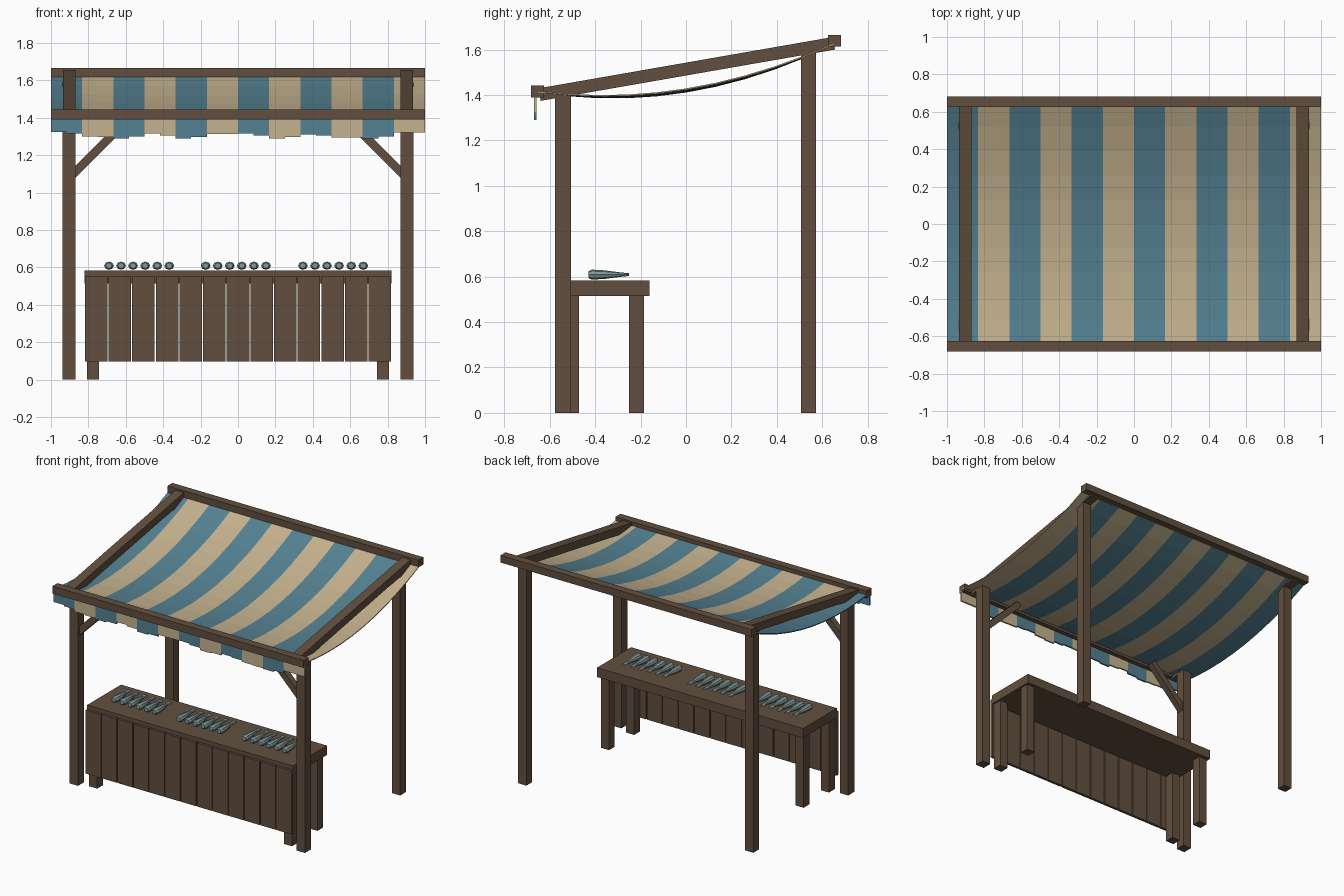
import bpy, bmesh, math
from mathutils import Vector, Matrix

cube = bpy.data.objects.get("Cube")
if cube:
    bpy.data.objects.remove(cube, do_unlink=True)


def material(name, rgb):
    m = bpy.data.materials.new(name)
    m.use_nodes = True
    m.diffuse_color = (*rgb, 1)
    m.node_tree.nodes["Principled BSDF"].inputs["Base Color"].default_value = (*rgb, 1)
    return m


WOOD = material("brown_wood", (0.122, 0.078, 0.049))
BLUE = material("blue_cloth", (0.089, 0.223, 0.29))
CREAM = material("cream_cloth", (0.56, 0.45, 0.275))
FISH = material("grey_fish", (0.223, 0.32, 0.32))


def add_object(name, bm, *mats):
    bmesh.ops.recalc_face_normals(bm, faces=bm.faces[:])
    mesh = bpy.data.meshes.new(name)
    bm.to_mesh(mesh)
    bm.free()
    for m in mats:
        mesh.materials.append(m)
    ob = bpy.data.objects.new(name, mesh)
    bpy.context.collection.objects.link(ob)
    return ob


def box(name, x, y, z, mat=WOOD):
    """Box given by its (low, high) range on each axis."""
    bm = bmesh.new()
    size = Matrix.Diagonal((x[1] - x[0], y[1] - y[0], z[1] - z[0], 1))
    mid = Matrix.Translation([sum(r) / 2 for r in (x, y, z)])
    bmesh.ops.create_cube(bm, size=1, matrix=mid @ size)
    return add_object(name, bm, mat)


def bar(name, a, b, width, height):
    """Straight timber between two points."""
    a, b = Vector(a), Vector(b)
    d = b - a
    bm = bmesh.new()
    bmesh.ops.create_cube(bm, size=1, matrix=Matrix.Translation((a + b) / 2)
                          @ d.to_track_quat('Y', 'Z').to_matrix().to_4x4()
                          @ Matrix.Diagonal((width, d.length, height, 1)))
    return add_object(name, bm, WOOD)


# Frame: posts, rafters, braces and cross beams
for side, s in (("left", 1), ("right", -1)):
    xs = sorted((s * 0.87, s * 0.937))
    box(side + "_front_post", xs, (-0.577, -0.507), (0, 1.41))
    box(side + "_back_post", xs, (0.507, 0.573), (0, 1.59))
    bar(side + "_rafter", (s * 0.903, -0.645, 1.402), (s * 0.903, 0.652, 1.628), 0.067, 0.056)
    top = 0.597 if s > 0 else 0.61
    bar(side + "_brace", (s * 0.89, -0.54, 1.09), (s * top, -0.54, 1.98 - top), 0.045, 0.045)
box("front_beam", (-1, 1), (-0.683, -0.625), (1.39, 1.443))
box("back_beam", (-1, 1), (0.625, 0.682), (1.613, 1.665))

# Sagging striped awning
STRIPES, ROWS = 12, 10
cols = STRIPES * 2
bm = bmesh.new()


def awning_point(i, j):
    x, v = -1 + 2 * i / cols, -1 + 2 * j / ROWS
    sag = 0.094 + 0.012 * (1 - x * x)
    return bm.verts.new((x, 0.65 * v, 1.52 + 0.105 * v - sag * (1 - v * v)))


grid = [[awning_point(i, j) for j in range(ROWS + 1)] for i in range(cols + 1)]
for i in range(cols):
    for j in range(ROWS):
        f = bm.faces.new((grid[i][j], grid[i + 1][j], grid[i + 1][j + 1], grid[i][j + 1]))
        f.material_index = (i // 2) % 2
awning = add_object("awning", bm, BLUE, CREAM)
solid = awning.modifiers.new("cloth", 'SOLIDIFY')
solid.thickness = 0.006
solid.offset = 0

# Uneven hanging flaps along the front edge
hems = [1.325, 1.3, 1.29, 1.315, 1.29, 1.312, 1.315, 1.29, 1.31, 1.295, 1.29, 1.32]
for i, hem in enumerate(hems):
    after = hems[min(i + 1, STRIPES - 1)]
    for half in range(2):
        x0 = -1 + (2 * i + half) / STRIPES
        low = hem + half * (after - hem) * 0.35
        box("valance_flap", (x0, x0 + 1 / STRIPES), (-0.67, -0.658), (low, 1.4),
            CREAM if i % 2 else BLUE)

# Counter: top, legs and front planks
box("counter_top", (-0.82, 0.82), (-0.545, -0.16), (0.515, 0.583))
for s in (-1, 1):
    xs = sorted((s * 0.743, s * 0.808))
    box("counter_front_leg", xs, (-0.54, -0.472), (0, 0.52))
    box("counter_back_leg", xs, (-0.25, -0.185), (0, 0.52))
PLANKS = 13
for i in range(PLANKS):
    w = 1.644 / PLANKS
    x0 = -0.822 + i * w
    box("front_plank", (x0 + 0.003, x0 + w - 0.003), (-0.563, -0.543), (0.097, 0.555))


# Fish: eight-sided body narrowing to a flared tail
def fish(x):
    bm = bmesh.new()
    rings = []
    for y, w, h in ((-0.43, 0.016, 0.015), (-0.415, 0.026, 0.022), (-0.36, 0.022, 0.019),
                    (-0.29, 0.009, 0.01), (-0.25, 0.02, 0.006)):
        rings.append([bm.verts.new((x + w * math.cos(k * math.tau / 8), y,
                                    0.609 + h * math.sin(k * math.tau / 8))) for k in range(8)])
    for a, b in zip(rings, rings[1:]):
        for k in range(8):
            n = (k + 1) % 8
            bm.faces.new((a[k], a[n], b[n], b[k]))
    bm.faces.new(rings[0])
    bm.faces.new(rings[-1])
    add_object("fish", bm, FISH)


for start in (-0.69, -0.173, 0.347):
    for k in range(6):
        fish(start + 0.0645 * k)
